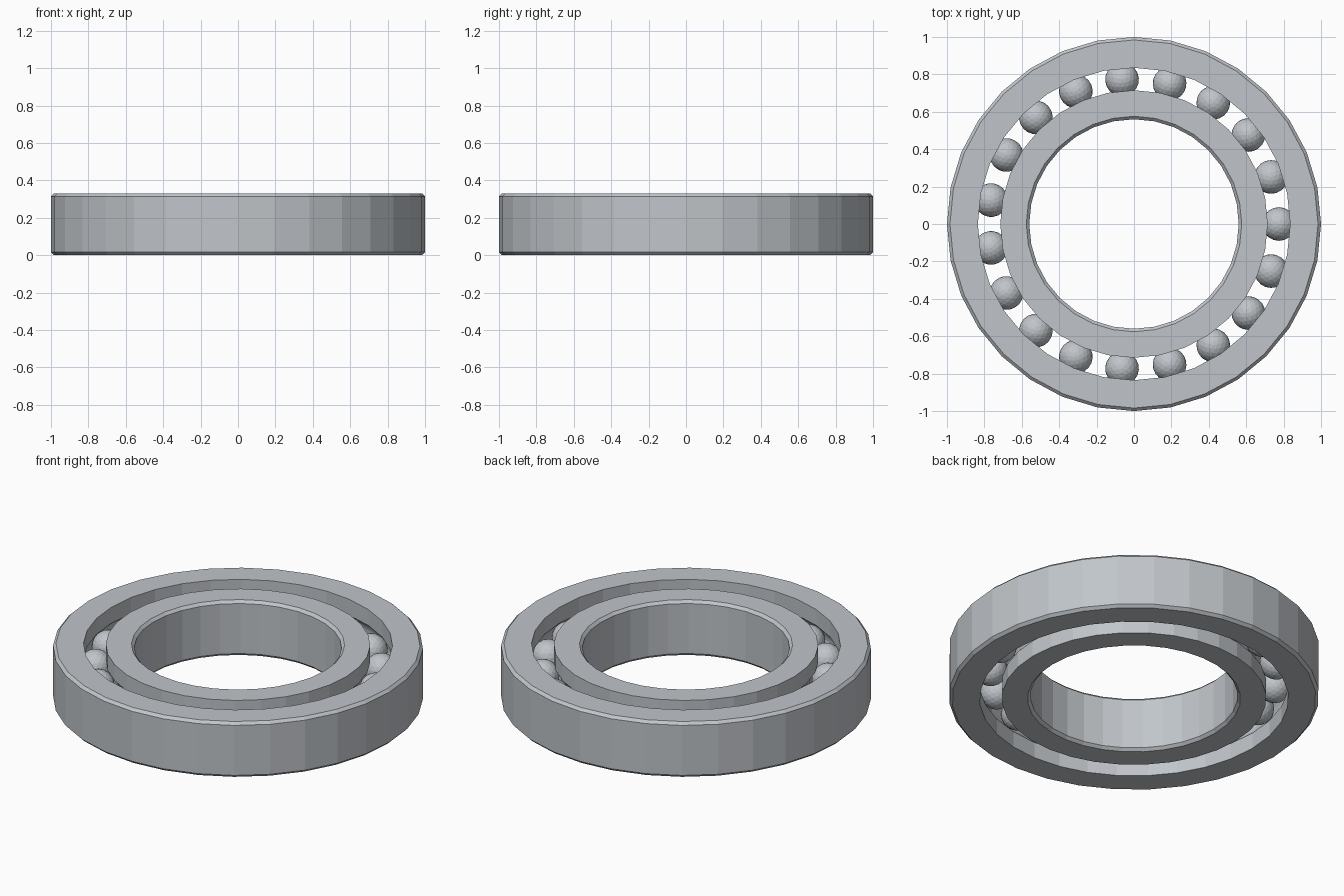
import bpy, bmesh, math
from mathutils import Matrix, Vector

cube = bpy.data.objects.get("Cube")
if cube:
    bpy.data.objects.remove(cube)

HEIGHT, MID = 0.33, 0.165
CHAMFER = 0.016
PITCH, BALL_R, BALLS = 0.775, 0.09, 19
SEGMENTS = 32

steel = bpy.data.materials.new("brushed_steel")
steel.use_nodes = True
colour = (0.53, 0.56, 0.59, 1)
steel.diffuse_color = colour
steel.node_tree.nodes["Principled BSDF"].inputs["Base Color"].default_value = colour


def add_object(name, bm):
    bmesh.ops.recalc_face_normals(bm, faces=bm.faces)
    mesh = bpy.data.meshes.new(name)
    bm.to_mesh(mesh)
    bm.free()
    mesh.materials.append(steel)
    obj = bpy.data.objects.new(name, mesh)
    bpy.context.collection.objects.link(obj)
    return obj


def race_ring(name, rim, land, side):
    """Lathe a ring: chamfered rim, plain land with a ball groove.
    side is 1 when the ring lies outside the balls, -1 when inside."""
    c = CHAMFER * side
    profile = [(rim - c, 0), (rim, CHAMFER), (rim, HEIGHT - CHAMFER),
               (rim - c, HEIGHT), (land, HEIGHT)]
    # Groove arc around the ball centre
    radius = BALL_R + 0.002
    reach = math.acos(abs(land - PITCH) / radius)
    for i in range(9):
        a = reach * (1 - i / 4)
        profile.append((PITCH + side * radius * math.cos(a),
                        MID + radius * math.sin(a)))
    profile.append((land, 0))

    bm = bmesh.new()
    loops = []
    for s in range(SEGMENTS):
        turn = Matrix.Rotation(math.tau * s / SEGMENTS, 3, 'Z')
        loops.append([bm.verts.new(turn @ Vector((r, 0, z))) for r, z in profile])
    n = len(profile)
    for s in range(SEGMENTS):
        a, b = loops[s], loops[(s + 1) % SEGMENTS]
        for i in range(n):
            j = (i + 1) % n
            bm.faces.new((a[i], b[i], b[j], a[j]))
    return add_object(name, bm)


# Two races
race_ring("outer_race", 1.0, 0.835, 1)
race_ring("inner_race", 0.56, 0.715, -1)

# Faceted balls spaced evenly between the races
for k in range(BALLS):
    bm = bmesh.new()
    place = (Matrix.Rotation(math.tau * k / BALLS, 4, 'Z')
             @ Matrix.Translation((PITCH, 0, MID)))
    bmesh.ops.create_icosphere(bm, subdivisions=3, radius=BALL_R, matrix=place)
    add_object(f"ball_{k + 1}", bm)
